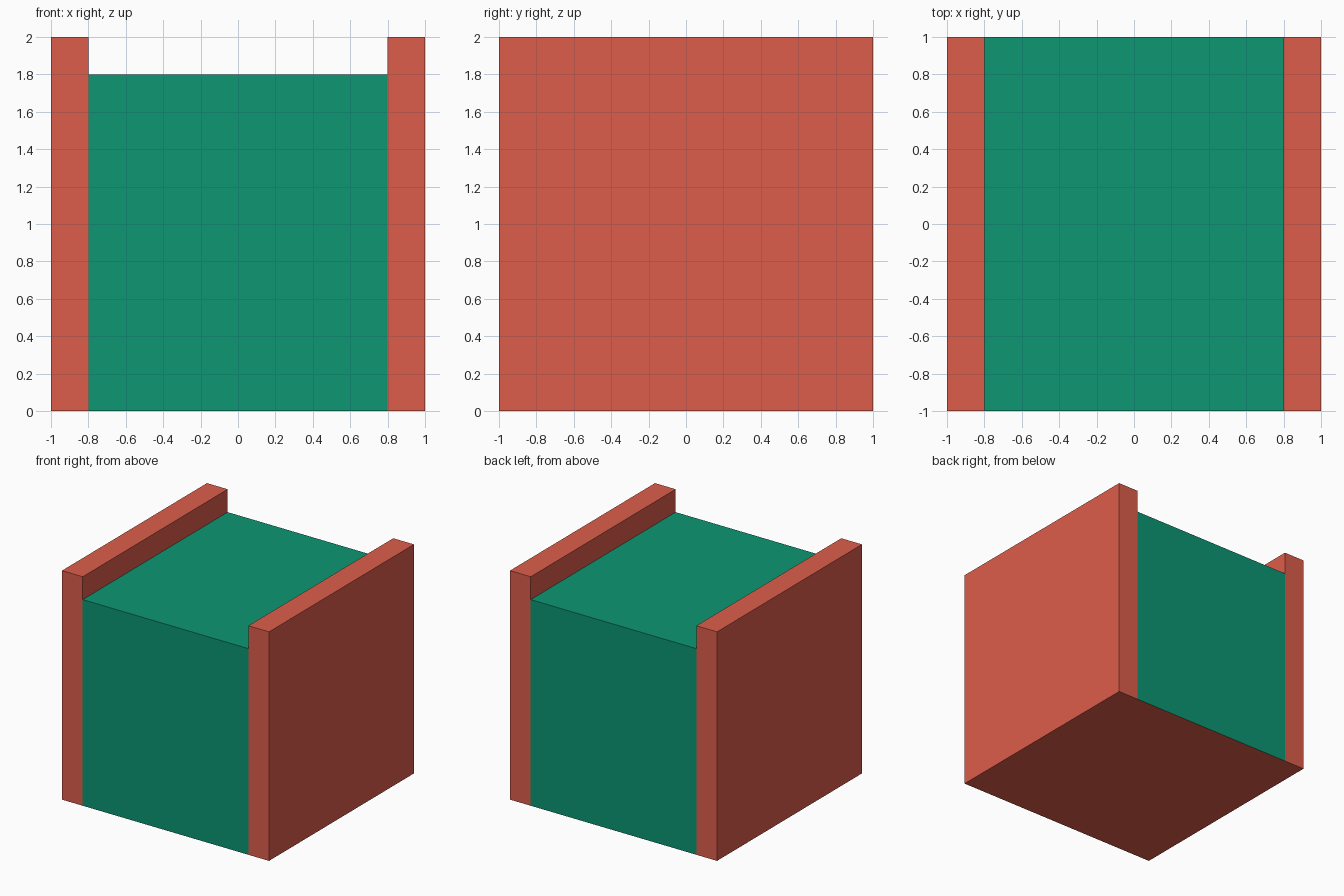
import bpy
import bmesh
from mathutils import Matrix

if "Cube" in bpy.data.objects:
    bpy.data.objects.remove(bpy.data.objects["Cube"])


def material(name, rgb):
    mat = bpy.data.materials.new(name)
    mat.diffuse_color = (*rgb, 1.0)
    mat.use_nodes = True
    mat.node_tree.nodes["Principled BSDF"].inputs["Base Color"].default_value = mat.diffuse_color
    return mat


RED = material("red", (0.72, 0.11, 0.07))
GREEN = material("green", (0.004, 0.305, 0.17))


def box(name, center, size, mats, underside=0, open_ends=False):
    """Flat-sided box; optional second material below and open x ends."""
    bm = bmesh.new()
    bmesh.ops.create_cube(bm, size=1.0,
                          matrix=Matrix.Translation(center) @ Matrix.Diagonal((*size, 1.0)))
    bm.normal_update()
    for face in bm.faces:
        if face.normal.z < -0.9:
            face.material_index = underside
    if open_ends:
        ends = [f for f in bm.faces if abs(f.normal.x) > 0.9]
        bmesh.ops.delete(bm, geom=ends, context='FACES_ONLY')
    mesh = bpy.data.meshes.new(name)
    bm.to_mesh(mesh)
    bm.free()
    for mat in mats:
        mesh.materials.append(mat)
    obj = bpy.data.objects.new(name, mesh)
    bpy.context.collection.objects.link(obj)
    return obj


# Red side walls, standing above the core
for side, sign in (("left", -1), ("right", 1)):
    box(f"{side}_wall", (0.9 * sign, 0, 1), (0.2, 2, 2), [RED])

# Green core between the walls, with a red underside; ends are closed by the walls
box("core", (0, 0, 0.9), (1.6, 2, 1.8), [GREEN, RED], underside=1, open_ends=True)
